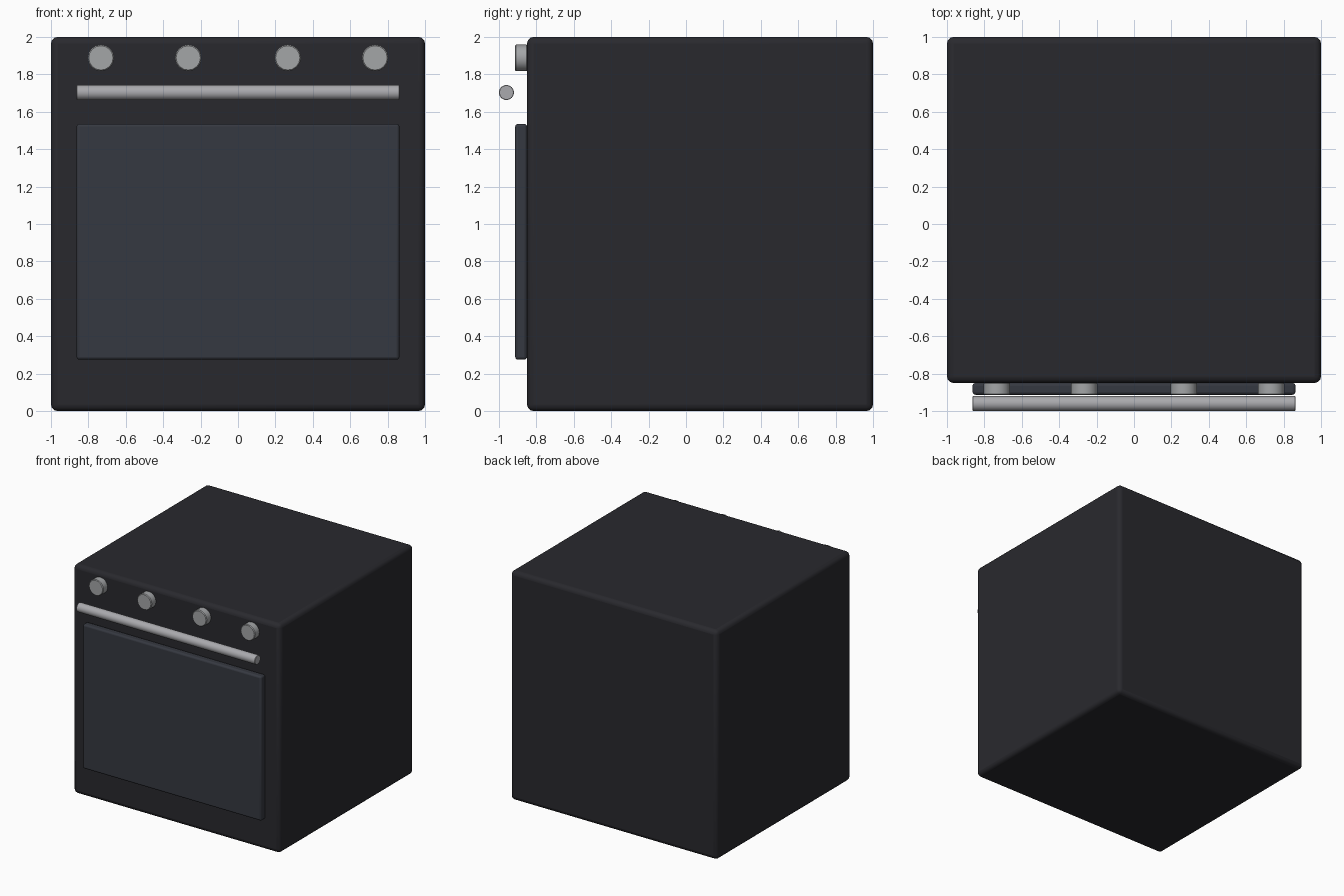
import bpy
import math

if "Cube" in bpy.data.objects:
    bpy.data.objects.remove(bpy.data.objects["Cube"])


def material(name, rgb):
    mat = bpy.data.materials.new(name)
    mat.diffuse_color = (*rgb, 1)
    mat.use_nodes = True
    mat.node_tree.nodes["Principled BSDF"].inputs["Base Color"].default_value = mat.diffuse_color
    return mat


BLACK = material("dark_enamel", (0.022, 0.022, 0.027))
GLASS = material("dark_glass", (0.036, 0.040, 0.052))
METAL = material("brushed_metal", (0.40, 0.40, 0.42))
KNOB = material("knob_grey", (0.37, 0.38, 0.39))


def finish(obj, name, mat, bevel, segments):
    obj.name = name
    obj.data.materials.append(mat)
    bpy.ops.object.transform_apply(location=False, rotation=True, scale=True)
    mod = obj.modifiers.new("rounded_edges", 'BEVEL')
    mod.width = bevel
    mod.segments = segments
    mod.limit_method = 'ANGLE'
    mod.angle_limit = math.radians(50)
    bpy.ops.object.shade_smooth_by_angle(angle=math.radians(40))
    return obj


def box(name, lo, hi, mat, bevel):
    bpy.ops.mesh.primitive_cube_add(size=1, location=[(a + b) / 2 for a, b in zip(lo, hi)])
    obj = bpy.context.object
    obj.scale = [b - a for a, b in zip(lo, hi)]
    return finish(obj, name, mat, bevel, 3)


def rod(name, centre, radius, length, sides, rotation, mat, bevel):
    bpy.ops.mesh.primitive_cylinder_add(vertices=sides, radius=radius, depth=length,
                                        location=centre, rotation=rotation)
    return finish(bpy.context.object, name, mat, bevel, 1)


# Oven cabinet
box("oven_body", (-1, -0.85, 0), (1, 1, 2), BLACK, 0.035)

# Raised door window
box("door_window", (-0.863, -0.913, 0.275), (0.863, -0.85, 1.535), GLASS, 0.015)

# Door handle bar
rod("door_handle", (0, -0.96, 1.703), 0.04, 1.726, 32, (0, math.pi / 2, 0), METAL, 0.003)

# Control knobs
for i, x in enumerate((-0.733, -0.266, 0.266, 0.733), 1):
    rod(f"control_knob_{i}", (x, -0.881, 1.888), 0.071, 0.068, 16,
        (math.pi / 2, 0, 0), KNOB, 0.006)
